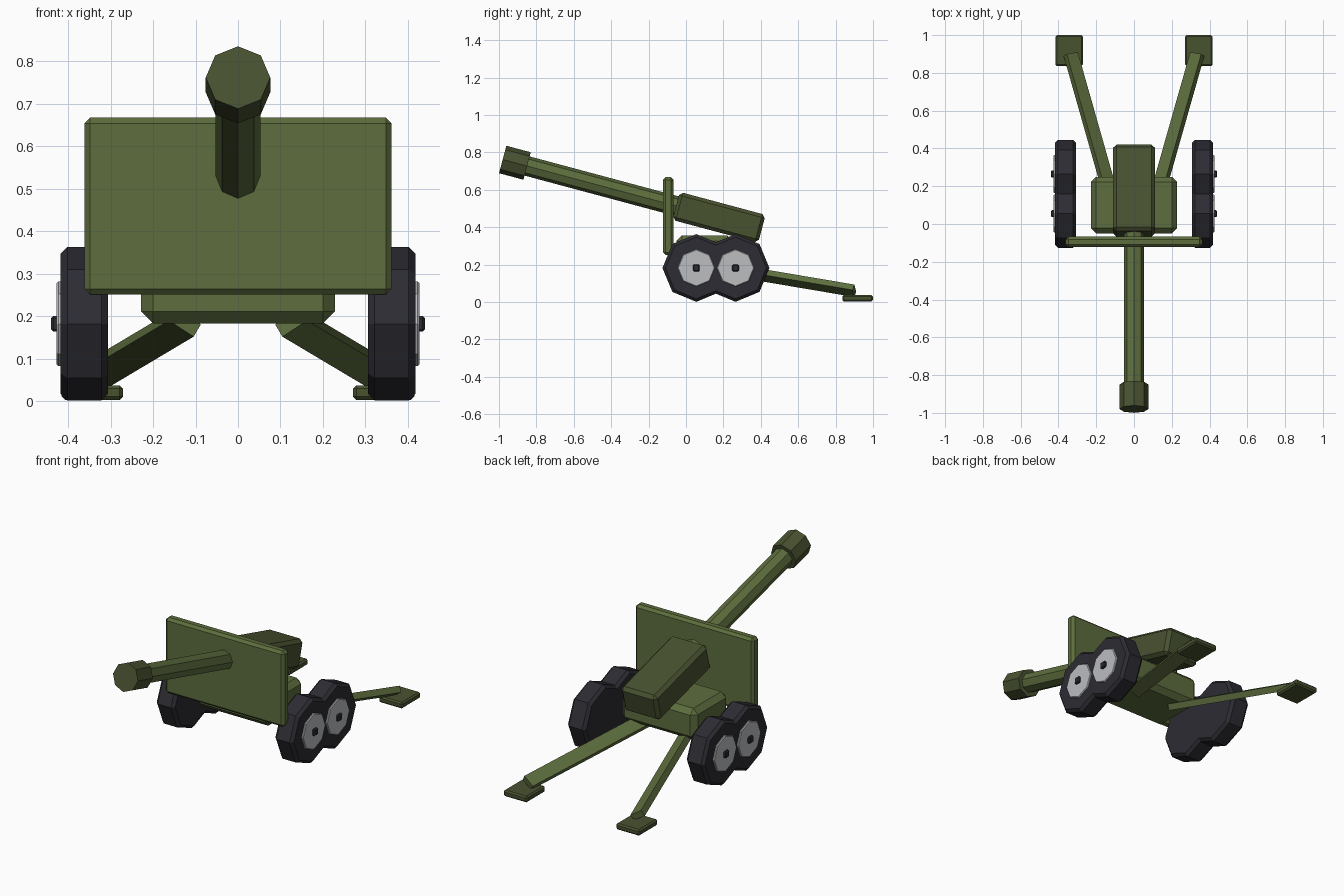
import bpy
from math import radians, sin, cos, pi
from mathutils import Vector, Matrix

if "Cube" in bpy.data.objects:
    bpy.data.objects.remove(bpy.data.objects["Cube"], do_unlink=True)


def material(name, rgb):
    mat = bpy.data.materials.new(name)
    mat.use_nodes = True
    mat.diffuse_color = (*rgb, 1)
    mat.node_tree.nodes["Principled BSDF"].inputs["Base Color"].default_value = (*rgb, 1)
    return mat


GREEN = material("olive green", (0.109, 0.153, 0.047))
DARK = material("dark olive", (0.066, 0.084, 0.030))
RUBBER = material("tyre black", (0.025, 0.025, 0.033))
METAL = material("light metal", (0.50, 0.51, 0.53))


def finish(obj, name, mat, bevel):
    obj.name = name
    obj.data.materials.append(mat)
    if bevel:
        mod = obj.modifiers.new("chamfer", "BEVEL")
        mod.width = bevel
        mod.segments = 1
        mod.limit_method = "ANGLE"
        mod.angle_limit = radians(50)
    return obj


def box(name, centre, size, mat, bevel=0.0, rot=Matrix()):
    bpy.ops.mesh.primitive_cube_add(size=1)
    obj = bpy.context.object
    obj.data.transform(Matrix.Translation(centre) @ rot @ Matrix.Diagonal((*size, 1)))
    return finish(obj, name, mat, bevel)


def prism(name, start, end, radius, mat, chamfer=0.0):
    """Eight-sided bar between two points, with a vertex upward and chamfered ends."""
    start, end = Vector(start), Vector(end)
    axis = (end - start).normalized()
    side = axis.cross(Vector((0, 0, 1))).normalized()
    up = side.cross(axis)
    rings = [(start, radius), (end, radius)]
    if chamfer:
        rings = [(start, radius - chamfer), (start + axis * chamfer, radius),
                 (end - axis * chamfer, radius), (end, radius - chamfer)]
    n = 8
    verts = [c + (up * cos(2 * pi * i / n) + side * sin(2 * pi * i / n)) * r
             for c, r in rings for i in range(n)]
    faces = [tuple(reversed(range(n))), tuple(range(len(verts) - n, len(verts)))]
    for k in range(len(rings) - 1):
        for i in range(n):
            j = (i + 1) % n
            faces.append((k * n + i, k * n + j, k * n + n + j, k * n + n + i))
    mesh = bpy.data.meshes.new(name)
    mesh.from_pydata(verts, [], faces)
    obj = bpy.data.objects.new(name, mesh)
    bpy.context.collection.objects.link(obj)
    return finish(obj, name, mat, 0)


# Gun: barrel, muzzle and breech share one raised axis
pitch = radians(15)
muzzle_tip = Vector((0, -0.98, 0.762))
gun_axis = Vector((0, cos(pitch), -sin(pitch)))


def along(distance):
    return muzzle_tip + gun_axis * distance


prism("barrel", along(0.1), along(1.0), 0.053, GREEN)
prism("muzzle", along(0), along(0.135), 0.076, DARK)
box("breech", along(1.197), (0.22, 0.475, 0.155), DARK, 0.018,
    Matrix.Rotation(-pitch, 4, "X"))

# Shield and carriage
box("shield", (0, -0.095, 0.459), (0.724, 0.055, 0.417), GREEN, 0.014)
box("carriage", (0, 0.1, 0.269), (0.456, 0.3, 0.172), GREEN, 0.028)

for s, label in ((1, "left"), (-1, "right")):
    # Paired wheels with hubs and nuts
    for y, place in ((0.055, "front"), (0.265, "rear")):
        def wheel_part(part, x0, x1, radius, mat, chamfer):
            prism(f"{label}_{place}_{part}", (s * x0, y, 0.182), (s * x1, y, 0.182),
                  radius, mat, chamfer)
        wheel_part("tyre", 0.306, 0.418, 0.181, RUBBER, 0.016)
        wheel_part("hub", 0.40, 0.427, 0.1, METAL, 0.004)
        box(f"{label}_{place}_nut", (s * 0.43, y, 0.182), (0.02, 0.036, 0.036), RUBBER, 0.005)

    # Splayed trail leg, rolled about its own length, and its foot
    start, end = Vector((s * 0.125, 0.16, 0.185)), Vector((s * 0.335, 0.9, 0.060))
    direction = end - start
    rot = direction.to_track_quat("Y", "Z").to_matrix().to_4x4()
    rot = rot @ Matrix.Rotation(radians(-33 * s), 4, "Y")
    box(f"{label}_trail_leg", (start + end) / 2, (0.07, direction.length, 0.035), GREEN, 0, rot)
    box(f"{label}_foot", (s * 0.343, 0.918, 0.02), (0.145, 0.164, 0.034), DARK, 0.008)
